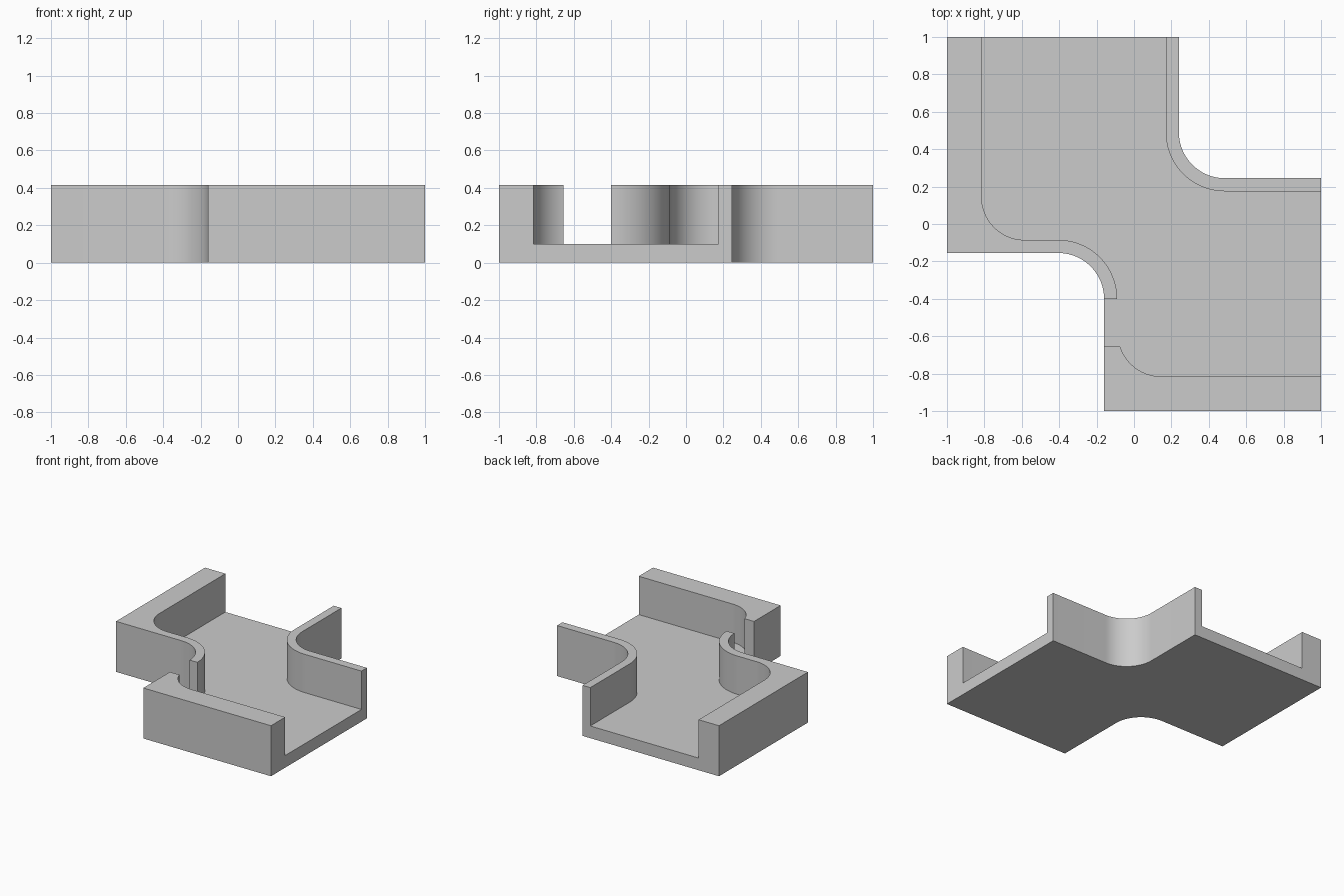
import bpy
import bmesh
from math import cos, sin, radians

if "Cube" in bpy.data.objects:
    bpy.data.objects.remove(bpy.data.objects["Cube"])

HEIGHT, FLOOR = 0.415, 0.1
OUTER_R, INNER_R, CORNER_R = 0.245, 0.315, 0.23
LEFT_BEND, RIGHT_BEND = (-0.405, -0.4), (0.485, 0.49)

grey = bpy.data.materials.new("plain grey")
grey.use_nodes = True
colour = (0.6, 0.6, 0.6, 1)
grey.diffuse_color = colour
grey.node_tree.nodes["Principled BSDF"].inputs["Base Color"].default_value = colour


def arc(centre, radius, start, end, steps=20):
    angles = [radians(start + (end - start) * i / steps) for i in range(steps + 1)]
    return [(centre[0] + radius * cos(a), centre[1] + radius * sin(a)) for a in angles]


def prism(name, outline, bottom, top):
    bm = bmesh.new()
    face = bm.faces.new([bm.verts.new((x, y, bottom)) for x, y in outline])
    side = bmesh.ops.extrude_face_region(bm, geom=[face])["geom"]
    verts = [v for v in side if isinstance(v, bmesh.types.BMVert)]
    bmesh.ops.translate(bm, verts=verts, vec=(0, 0, top - bottom))
    bmesh.ops.recalc_face_normals(bm, faces=bm.faces)
    mesh = bpy.data.meshes.new(name)
    bm.to_mesh(mesh)
    bm.free()
    mesh.materials.append(grey)
    obj = bpy.data.objects.new(name, mesh)
    bpy.context.collection.objects.link(obj)
    return obj


# Solid body: a square with two opposite corners scooped out
body_outline = [(-1, 1), (-1, -0.155)]
body_outline += arc(LEFT_BEND, OUTER_R, 90, 0)
body_outline += [(-0.16, -1), (1, -1), (1, 0.245)]
body_outline += arc(RIGHT_BEND, OUTER_R, 270, 180)
body_outline += [(0.24, 1)]
body = prism("channel_body", body_outline, 0, HEIGHT)

# Channel cutter: open at the back and right, with a side gap on the left
channel_outline = [(-0.815, 1.1)]
channel_outline += arc((-0.585, 0.145), CORNER_R, 180, 270)
channel_outline += arc(LEFT_BEND, INNER_R, 90, 0)
channel_outline += [(-0.3, -0.4), (-0.3, -0.655)]
channel_outline += arc((0.145, -0.585), CORNER_R, 197.7, 270)
channel_outline += [(1.1, -0.815), (1.1, 0.175)]
channel_outline += arc(RIGHT_BEND, INNER_R, 270, 180)
channel_outline += [(0.17, 1.1)]
cutter = prism("channel_cutter", channel_outline, FLOOR, HEIGHT + 0.1)
cutter.hide_render = True

# Cut the channel and drop the cutter
cut = body.modifiers.new("channel", "BOOLEAN")
cut.operation = "DIFFERENCE"
cut.solver = "EXACT"
cut.object = cutter
bpy.ops.object.select_all(action="DESELECT")
body.select_set(True)
bpy.context.view_layer.objects.active = body
bpy.ops.object.modifier_apply(modifier=cut.name)
bpy.data.objects.remove(cutter)

# Smooth bends, crisp edges
bpy.ops.object.shade_smooth_by_angle(angle=radians(30))
